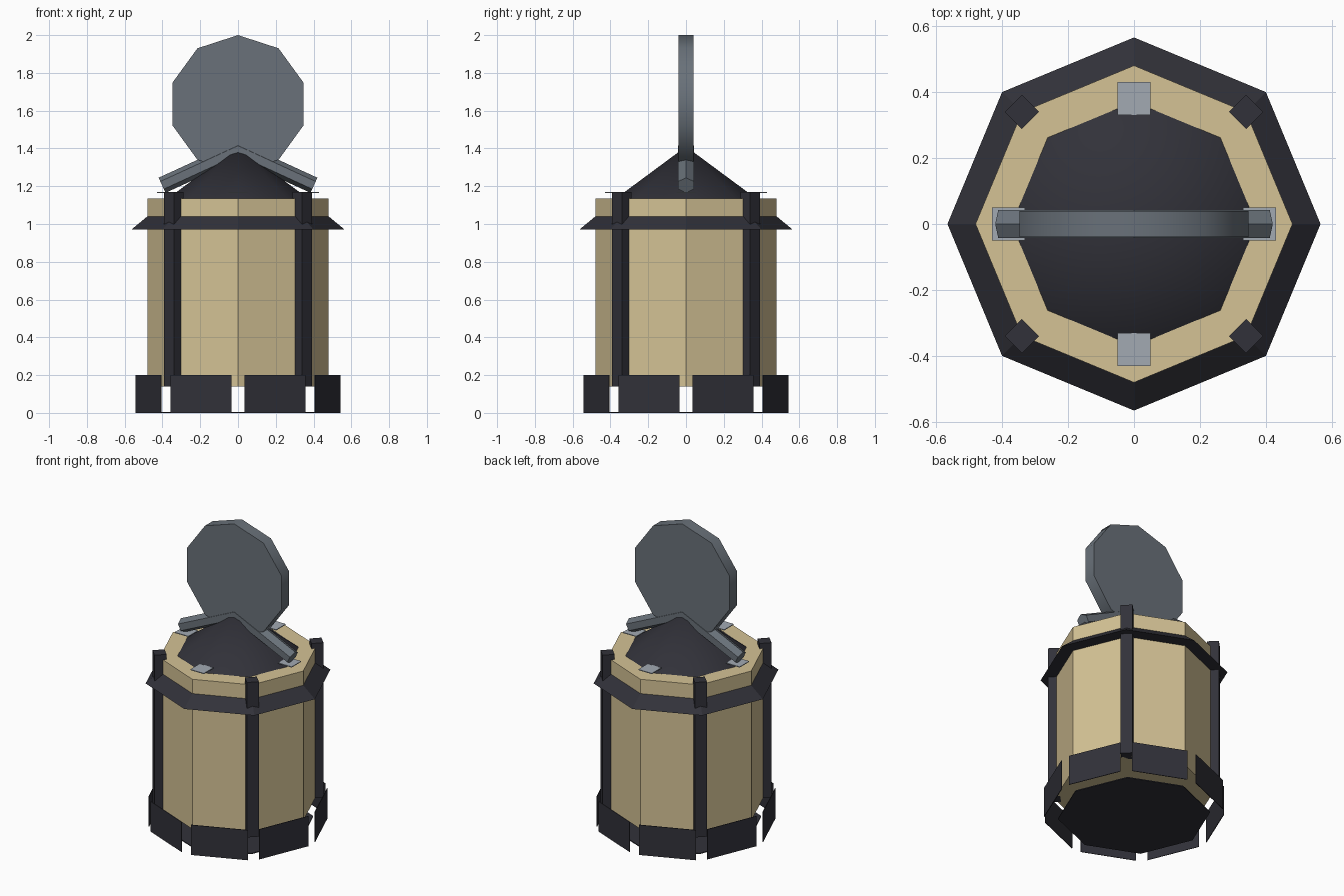
import bpy, bmesh, math
from mathutils import Matrix, Vector

cube = bpy.data.objects.get("Cube")
if cube:
    bpy.data.objects.remove(cube, do_unlink=True)


def material(name, rgb):
    mat = bpy.data.materials.new(name)
    mat.use_nodes = True
    color = (*rgb, 1.0)
    mat.diffuse_color = color
    mat.node_tree.nodes["Principled BSDF"].inputs["Base Color"].default_value = color
    return mat


CREAM = material("cream_panel", (0.66, 0.54, 0.30))
IRON = material("dark_iron", (0.031, 0.031, 0.041))
STEEL = material("grey_steel", (0.142, 0.166, 0.193))
PALE = material("pale_steel", (0.36, 0.40, 0.45))


def finish(name, bm, mat, smooth=False):
    bmesh.ops.recalc_face_normals(bm, faces=bm.faces)
    mesh = bpy.data.meshes.new(name)
    bm.to_mesh(mesh)
    bm.free()
    mesh.materials.append(mat)
    obj = bpy.data.objects.new(name, mesh)
    bpy.context.collection.objects.link(obj)
    if smooth:
        bpy.ops.object.select_all(action="DESELECT")
        obj.select_set(True)
        bpy.context.view_layer.objects.active = obj
        bpy.ops.object.shade_smooth_by_angle(angle=math.radians(60))
    return obj


def frustum(name, mat, sides, r_low, r_high, z_low, z_high, smooth=False):
    bm = bmesh.new()
    bmesh.ops.create_cone(
        bm, cap_ends=True, segments=sides, radius1=r_low, radius2=r_high,
        depth=z_high - z_low,
        matrix=Matrix.Translation((0, 0, (z_low + z_high) / 2)))
    return finish(name, bm, mat, smooth)


def radial_boxes(name, mat, count, start, radius, size, z):
    """Boxes spaced around the axis; size is radial, tangential, height."""
    for i in range(count):
        bm = bmesh.new()
        turn = Matrix.Rotation(math.radians(start) + math.tau * i / count, 4, "Z")
        place = turn @ Matrix.Translation((radius, 0, z)) @ Matrix.Diagonal((*size, 1))
        bmesh.ops.create_cube(bm, size=1, matrix=place)
        finish(f"{name}_{i + 1}", bm, mat)


# Octagonal body, collar, roof and floor
frustum("body", CREAM, 8, 0.48, 0.48, 0.14, 1.135)
frustum("collar", IRON, 8, 0.565, 0.48, 0.97, 1.04)
frustum("roof", IRON, 8, 0.37, 0.0, 1.136, 1.41, smooth=True)
frustum("floor_plate", IRON, 8, 0.46, 0.46, 0.0, 0.006)

# Corner posts, skirt panels around the foot, small roof tabs
radial_boxes("post", IRON, 4, 45, 0.48, (0.073, 0.073, 1.03), 0.655)
radial_boxes("foot_panel", IRON, 8, 22.5, 0.512, (0.004, 0.35, 0.2), 0.1)
radial_boxes("roof_tab", PALE, 4, 0, 0.38, (0.1, 0.1, 0.005), 1.166)

# Upright ten-sided handle disc
bm = bmesh.new()
bmesh.ops.create_cone(
    bm, cap_ends=True, segments=10, radius1=0.365, radius2=0.365, depth=0.08,
    matrix=Matrix.Translation((0, 0, 1.635)) @ Matrix.Rotation(math.pi / 2, 4, "X"))
finish("handle_disc", bm, STEEL, smooth=True)

# Bent hexagonal bar over the roof, mitred at the ridge
bm = bmesh.new()
pitch = math.radians(24.7)
bar_radius = 0.044
rings = []
for side in (-1, 0, 1):
    centre = Vector((0.402 * side, 0, 1.39 - 0.185 * abs(side)))
    up = Vector((math.sin(pitch) * side, 0, math.cos(pitch)))
    if side == 0:
        up = Vector((0, 0, 1 / math.cos(pitch)))
    ring = []
    for k in range(6):
        a = math.tau * k / 6
        offset = up * math.cos(a) + Vector((0, 1.1 * math.sin(a), 0))
        ring.append(bm.verts.new(centre + offset * bar_radius))
    rings.append(ring)
for a, b in zip(rings, rings[1:]):
    for k in range(6):
        n = (k + 1) % 6
        bm.faces.new((a[k], a[n], b[n], b[k]))
bm.faces.new(rings[0])
bm.faces.new(rings[-1])
finish("ridge_bar", bm, STEEL)
